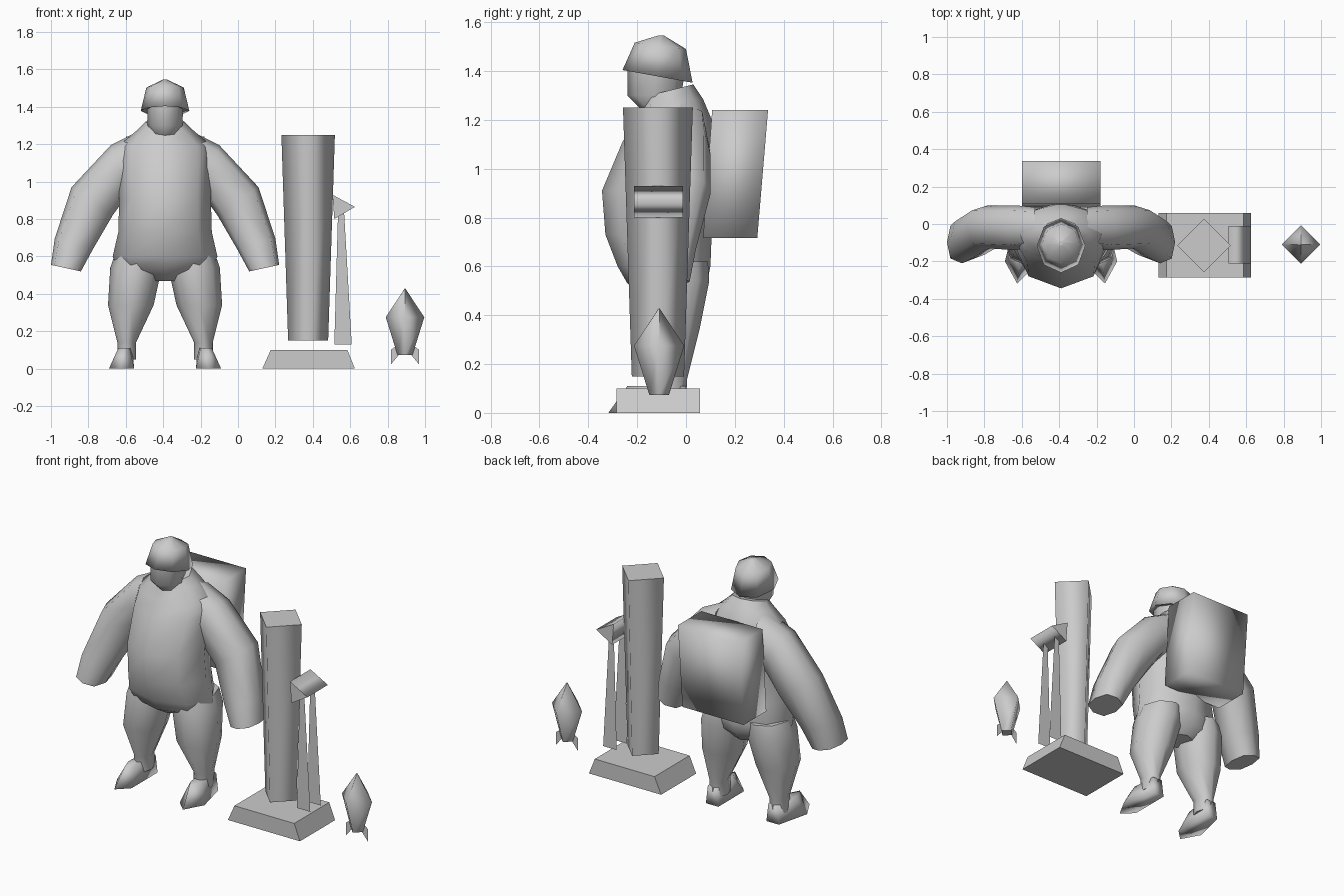
import bpy
import bmesh
from math import cos, sin, pi
from mathutils import Vector

if "Cube" in bpy.data.objects:
    bpy.data.objects.remove(bpy.data.objects["Cube"], do_unlink=True)

grey = bpy.data.materials.new("plain grey")
grey.use_nodes = True
grey.diffuse_color = (0.6, 0.6, 0.6, 1)
grey.node_tree.nodes["Principled BSDF"].inputs["Base Color"].default_value = (0.6, 0.6, 0.6, 1)

CX = -0.39      # centre line of the figure
GY = -0.105     # centre line of the tube and shell


def finish(name, bm):
    bmesh.ops.recalc_face_normals(bm, faces=bm.faces[:])
    mesh = bpy.data.meshes.new(name)
    bm.to_mesh(mesh)
    bm.free()
    mesh.materials.append(grey)
    obj = bpy.data.objects.new(name, mesh)
    bpy.context.collection.objects.link(obj)
    return obj


def skin(name, rings, smooth_caps=False, smooth=True):
    """Skin a list of equal point rings and cap both ends."""
    bm = bmesh.new()
    rows = [[bm.verts.new(p) for p in ring] for ring in rings]
    n = len(rows[0])
    for a, b in zip(rows, rows[1:]):
        for i in range(n):
            j = (i + 1) % n
            bm.faces.new((a[i], a[j], b[j], b[i])).smooth = smooth
    for row in (rows[0], rows[-1]):
        bm.faces.new(row).smooth = smooth_caps
    return finish(name, bm)


def plate(name, points):
    bm = bmesh.new()
    bm.faces.new([bm.verts.new(p) for p in points])
    return finish(name, bm)


def level(cx, hx, front, back, z, tilt=0.0, n=8):
    """Near-horizontal ring; tilt raises the back and lowers the front."""
    ring = []
    for i in range(n):
        a = 2 * pi * i / n
        s = sin(a)
        ring.append((cx + hx * cos(a), (front + back) / 2 + s * (back - front) / 2, z + tilt * s))
    return ring


def cross(side, outer, inner, front, back, n=8, power=0.75):
    """Slanted, slightly squared arm section between an outer and an inner point."""
    def soft(v):
        return abs(v) ** power * (1 if v > 0 else -1)
    o, i = Vector(outer), Vector(inner)
    mid, half = (o + i) / 2, (o - i) / 2
    ring = []
    for k in range(n):
        a = 2 * pi * k / n
        p = mid + half * soft(cos(a))
        ring.append((CX + side * p.x, (front + back) / 2 + soft(sin(a)) * (back - front) / 2, p.y))
    return ring


def box_ring(x0, x1, y0, y1, z):
    return [(x0, y0, z), (x1, y0, z), (x1, y1, z), (x0, y1, z)]


# Torso and collar: half width, front y, back y, height, tilt
torso = [(0.08, -0.14, 0.03, 0.47, 0), (0.25, -0.24, 0.085, 0.53, 0),
         (0.28, -0.28, 0.10, 0.60, 0), (0.25, -0.33, 0.105, 0.73, 0),
         (0.245, -0.344, 0.095, 0.91, 0), (0.255, -0.26, 0.12, 1.11, 0),
         (0.25, -0.21, 0.11, 1.19, 0), (0.15, -0.18, 0.07, 1.275, 0.01),
         (0.105, -0.17, 0.03, 1.32, 0.025)]
skin("torso", [level(CX, *r) for r in torso])

# Head
head = [(0.065, -0.18, -0.04, 1.25, 0.01), (0.093, -0.24, -0.02, 1.30, 0),
        (0.097, -0.24, 0.0, 1.42, 0)]
skin("head", [level(CX, *r) for r in head])

# Helmet
helmet = [(0.115, -0.235, 0.01, 1.385, -0.022), (0.13, -0.26, 0.027, 1.378, -0.026),
          (0.10, -0.21, 0.0, 1.50, 0.0), (0.012, -0.115, -0.09, 1.545, 0)]
helmet[2] = (0.10, -0.21, 0.0, 1.503, -0.013)
skin("helmet", [level(CX, *r) for r in helmet], smooth_caps=False)

for side, word in ((1, "left"), (-1, "right")):
    # Arm, swinging forward towards the blunt hand
    arm = [((0.14, 1.27), (0.14, 0.97), -0.12, 0.09),
           ((0.29, 1.195), (0.20, 0.93), -0.14, 0.10),
           ((0.50, 0.97), (0.28, 0.82), -0.13, 0.10),
           ((0.59, 0.695), (0.385, 0.64), -0.19, 0.04),
           ((0.61, 0.555), (0.45, 0.52), -0.21, 0.015)]
    skin(word + "_arm", [cross(side, *r) for r in arm])

    # Leg: centre offset, half width, front y, back y, height
    leg = [(0.14, 0.125, -0.21, 0.09, 0.62), (0.155, 0.138, -0.22, 0.095, 0.54),
           (0.183, 0.122, -0.225, 0.055, 0.34), (0.205, 0.05, -0.14, 0.005, 0.14),
           (0.205, 0.05, -0.14, 0.0, 0.05)]
    skin(word + "_leg", [level(CX + side * x, *r) for x, *r in leg])

    # Foot with a pointed, turned-out toe
    sole = [(0.165, 0.005), (0.25, 0.005), (0.30, -0.20), (0.235, -0.318), (0.165, -0.25)]
    upper = [(0.175, 0.0), (0.24, 0.0), (0.25, -0.16), (0.222, -0.24), (0.19, -0.18)]
    skin(word + "_foot", [[(CX + side * x, y, z) for x, y in pts]
                          for pts, z in ((sole, 0.0), (upper, 0.11))], smooth_caps=True)

# Backpack, leaning slightly back
skin("backpack", [box_ring(CX - 0.21, CX + 0.21, 0.07, 0.292, 0.717),
                  box_ring(CX - 0.21, CX + 0.21, 0.107, 0.336, 1.24)], smooth_caps=True)

# Tube: square section set corner-on
skin("launch_tube", [level(0.375, r, GY - 0.01 - r, GY - 0.01 + r, z, n=4)
                     for r, z in ((0.107, 0.15), (0.143, 1.25))])

# Base plate with sloping ends
skin("base_plate", [box_ring(0.13, 0.625, -0.285, 0.058, 0.0),
                    box_ring(0.175, 0.585, -0.285, 0.058, 0.10)], smooth=False)

# Wedge-shaped bracket on the tube
skin("leg_bracket", [[(0.505, y, 0.93), (0.625, y, 0.865), (0.515, y, 0.80)]
                     for y in (-0.212, -0.012)])

# Two flat support legs
for y, word in ((-0.16, "front"), (-0.057, "rear")):
    plate(word + "_support_leg", [(0.535, y, 0.84), (0.567, y, 0.84),
                                  (0.608, y, 0.13), (0.515, y, 0.13)])

# Shell: four-sided pointed body
skin("shell_body", [level(0.893, r, GY - 0.005 - r, GY - 0.005 + r, z, n=4)
                    for r, z in ((0.04, 0.073), (0.103, 0.275), (0.002, 0.428))])

# Shell fins
for side, word in ((1, "left"), (-1, "right")):
    plate(word + "_shell_fin", [(0.893 + side * x, GY - 0.005, z) for x, z in
                                ((0.03, 0.13), (0.05, 0.12), (0.076, 0.10),
                                 (0.076, 0.022), (0.036, 0.07))])
